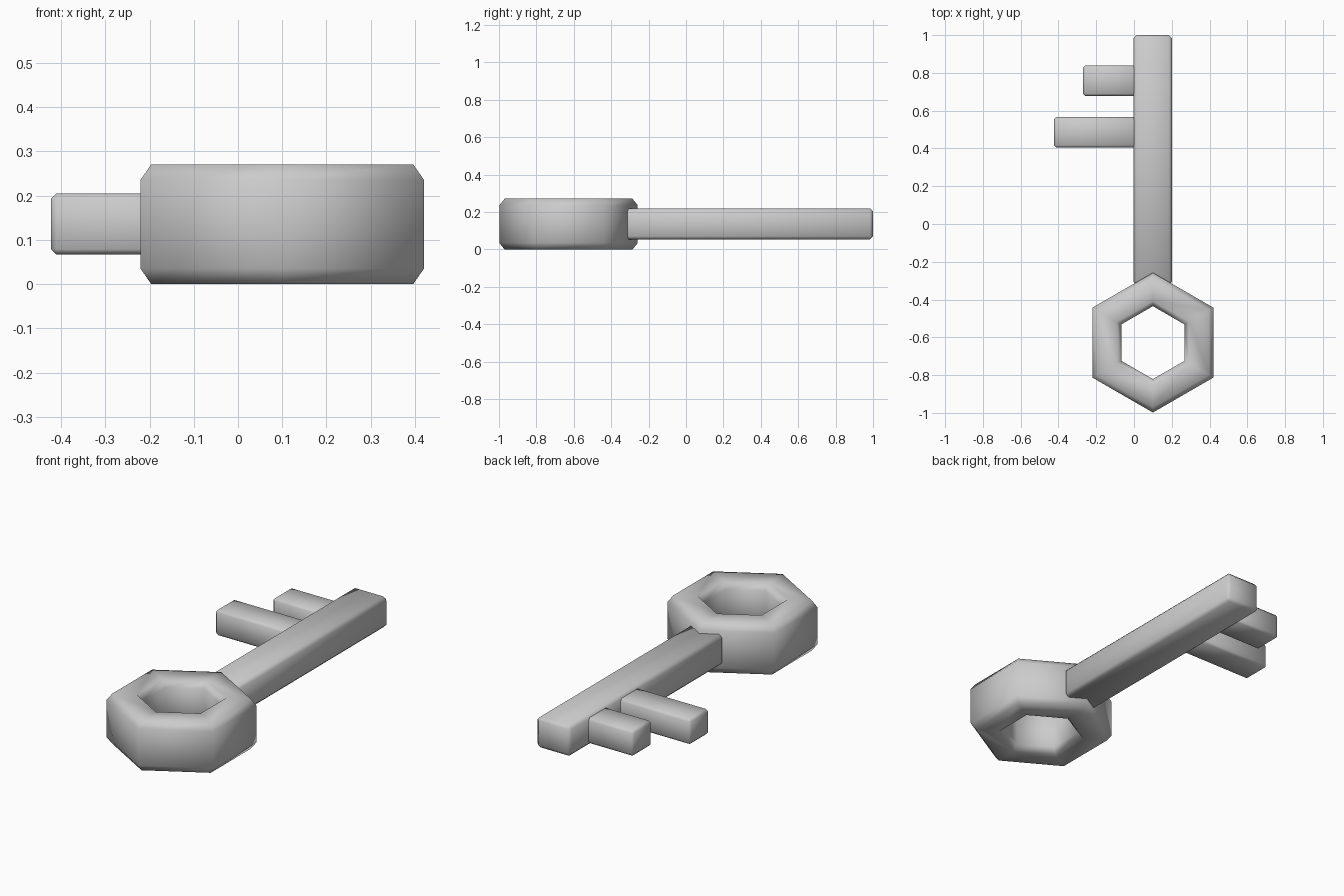
import bpy, bmesh
from math import sin, cos, pi

if "Cube" in bpy.data.objects:
    bpy.data.objects.remove(bpy.data.objects["Cube"])


def add_object(name, bm):
    bmesh.ops.recalc_face_normals(bm, faces=bm.faces)
    for face in bm.faces:
        face.smooth = True
    mesh = bpy.data.meshes.new(name)
    bm.to_mesh(mesh)
    bm.free()
    obj = bpy.data.objects.new(name, mesh)
    bpy.context.collection.objects.link(obj)
    return obj


def bevelled_bar(name, low, high, bevel):
    bm = bmesh.new()
    bmesh.ops.create_cube(bm, size=1)
    for v in bm.verts:
        v.co = [(a + b) / 2 + c * (b - a) for a, b, c in zip(low, high, v.co)]
    bmesh.ops.bevel(bm, geom=bm.edges[:], offset=bevel, segments=1,
                    profile=0.5, affect='EDGES')
    return add_object(name, bm)


def hex_ring(name, centre, profile, sides=6):
    bm = bmesh.new()
    loops = []
    for i in range(sides):
        a = pi / 2 + 2 * pi * i / sides
        loops.append([bm.verts.new((centre[0] + r * cos(a),
                                    centre[1] + r * sin(a), z))
                      for r, z in profile])
    n = len(profile)
    for i in range(sides):
        p, q = loops[i], loops[(i + 1) % sides]
        for j in range(n):
            k = (j + 1) % n
            bm.faces.new((p[j], q[j], q[k], p[k]))
    return add_object(name, bm)


# Hexagonal handle with a chamfered (radius, height) section
hex_ring("handle_ring", (0.10, -0.628),
         [(0.37, 0.035), (0.37, 0.236), (0.342, 0.271), (0.221, 0.271),
          (0.193, 0.236), (0.193, 0.035), (0.221, 0.0), (0.342, 0.0)])

# Long shaft
bevelled_bar("shaft", (-0.003, -0.322, 0.053), (0.202, 1.0, 0.22), 0.017)

# Two teeth of different lengths
for name, tip, y in (("short_tooth", -0.27, 0.759), ("long_tooth", -0.423, 0.486)):
    bevelled_bar(name, (tip, y - 0.081, 0.067), (0.015, y + 0.081, 0.205), 0.012)
